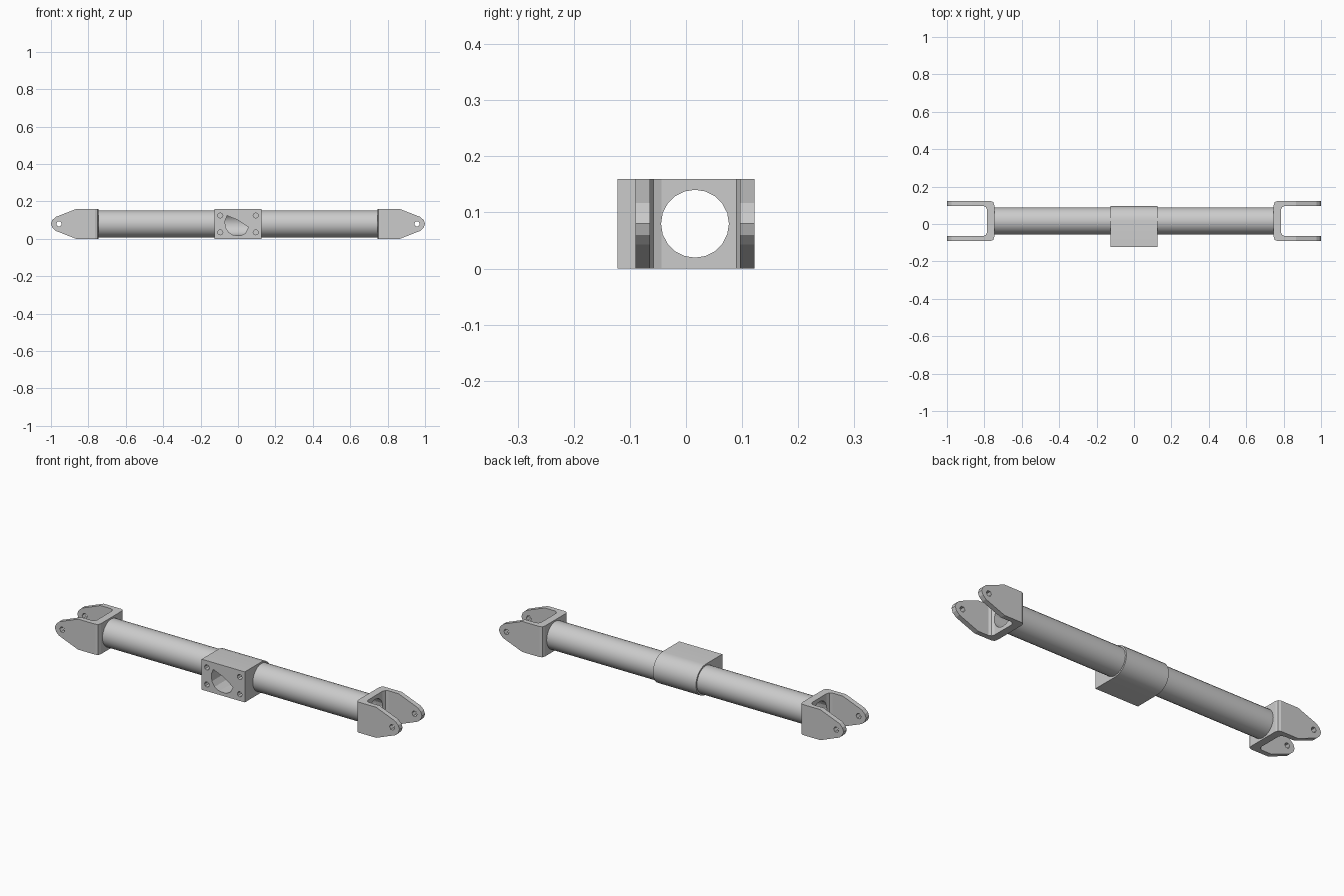
import bpy, bmesh, math

if "Cube" in bpy.data.objects:
    bpy.data.objects.remove(bpy.data.objects["Cube"])

CY, CZ = 0.016, 0.08   # tube axis
AXES = {'X': (1, 2, 0), 'Y': (0, 2, 1), 'Z': (0, 1, 2)}


def prism(name, pts, axis, lo, hi):
    """Extrude a 2D outline along an axis from lo to hi."""
    bm = bmesh.new()
    a, b, c = AXES[axis]
    rings = []
    for h in (lo, hi):
        ring = []
        for u, v in pts:
            co = [0, 0, 0]
            co[a], co[b], co[c] = u, v, h
            ring.append(bm.verts.new(co))
        rings.append(ring)
        bm.faces.new(ring)
    n = len(pts)
    for i in range(n):
        j = (i + 1) % n
        bm.faces.new((rings[0][i], rings[0][j], rings[1][j], rings[1][i]))
    bmesh.ops.recalc_face_normals(bm, faces=bm.faces)
    me = bpy.data.meshes.new(name)
    bm.to_mesh(me)
    bm.free()
    ob = bpy.data.objects.new(name, me)
    bpy.context.collection.objects.link(ob)
    return ob


def arc(u, v, r, n, start=0, sweep=360):
    full = sweep == 360
    steps = n if full else n + 1
    return [(u + r * math.cos(math.radians(start + sweep * i / n)),
             v + r * math.sin(math.radians(start + sweep * i / n))) for i in range(steps)]


def activate(ob):
    bpy.ops.object.select_all(action='DESELECT')
    ob.select_set(True)
    bpy.context.view_layer.objects.active = ob


def boolean(ob, cutter, op='DIFFERENCE'):
    m = ob.modifiers.new(op, 'BOOLEAN')
    m.operation, m.object, m.solver = op, cutter, 'EXACT'
    activate(ob)
    bpy.ops.object.modifier_apply(modifier=m.name)
    bpy.data.objects.remove(cutter)


def mirror_x(ob):
    m = ob.modifiers.new('mirror', 'MIRROR')
    m.use_clip = False
    m.use_mirror_merge = False
    activate(ob)
    bpy.ops.object.modifier_apply(modifier=m.name)


def smooth(ob):
    activate(ob)
    bpy.ops.object.shade_smooth_by_angle(angle=math.radians(25))


# End forks: U-shaped plan trimmed to the tapered side outline
u_plan = [(1.0, -0.09), (0.765, -0.09), (0.752, -0.085), (0.747, -0.07),
          (0.747, 0.102), (0.752, 0.117), (0.765, 0.122), (1.0, 0.122),
          (1.0, 0.096), (0.805, 0.096), (0.792, 0.09), (0.786, 0.076),
          (0.786, -0.044), (0.792, -0.058), (0.805, -0.064), (1.0, -0.064)]
fork = prism('end_forks', u_plan, 'Z', 0, 0.16)
side = [(0.7, -0.01), (0.7, 0.17), (0.84, 0.17), (0.84, 0.16), (0.865, 0.16),
        (0.975, 0.117), (0.993, 0.1), (1.0, 0.08), (0.993, 0.06),
        (0.975, 0.043), (0.865, 0.0), (0.84, 0.0), (0.84, -0.01)]
boolean(fork, prism('side_cut', side, 'Y', -0.2, 0.2), 'INTERSECT')
boolean(fork, prism('bore_cut', arc(CY, CZ, 0.0605, 20), 'X', 0.7, 0.83))
boolean(fork, prism('pin_cut', arc(0.957, CZ, 0.015, 6), 'Y', -0.2, 0.2))
mirror_x(fork)

# Hollow tubes on both sides of the centre block
tube = prism('tubes', arc(CY, CZ, 0.072, 28), 'X', 0.115, 0.755)
boolean(tube, prism('bore_cut', arc(CY, CZ, 0.061, 28), 'X', 0, 0.9))
mirror_x(tube)
smooth(tube)

# Centre block: flat front mount with half-round sleeve behind
outline = [(-0.122, 0.0)] + arc(CY, CZ, 0.08, 14, -90, 180) + [(-0.122, 0.16)]
block = prism('centre_block', outline, 'X', -0.125, 0.125)
boolean(block, prism('bore_cut', arc(CY, CZ, 0.061, 28), 'X', -0.3, 0.3))
# Front opening with its slanted upper edge
opening = [(-0.07, 0.095), (-0.066, 0.06), (-0.05, 0.035), (-0.025, 0.02),
           (0.015, 0.018), (0.04, 0.03), (0.056, 0.062), (0.0, 0.1), (-0.058, 0.124)]
boolean(block, prism('opening_cut', opening, 'Y', -0.2, CY))
# Bolt holes
for x in (-0.095, 0.095):
    for z in (0.035, 0.125):
        boolean(block, prism('bolt_cut', arc(x, z, 0.014, 8), 'Y', -0.2, -0.065))
smooth(block)
